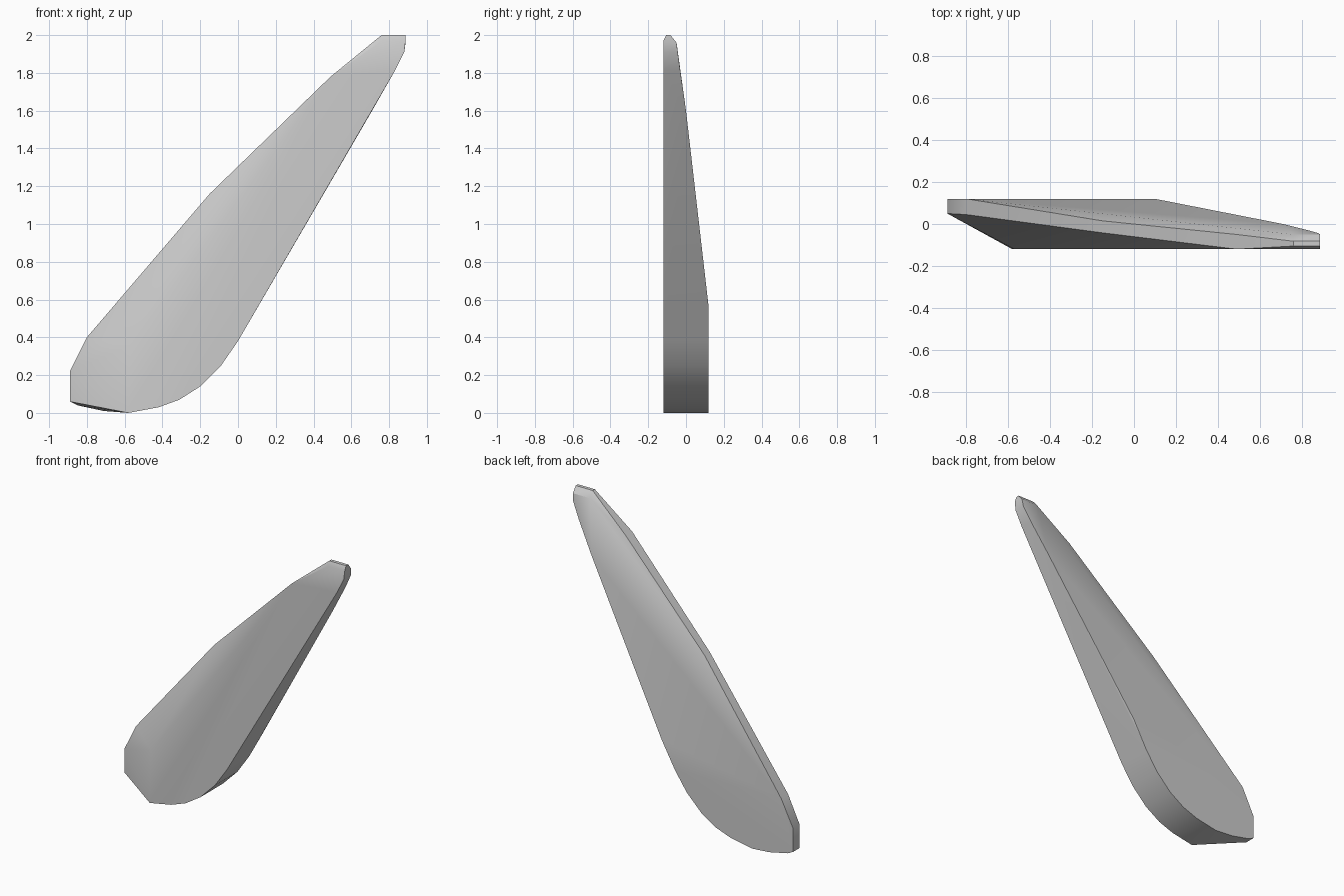
import bpy, bmesh, math

cube = bpy.data.objects.get("Cube")
if cube:
    bpy.data.objects.remove(cube)

FRONT, BACK = -0.12, 0.12
points = []

# Rounded root and straight trailing edge, full thickness
root = [(-0.58, 0), (-0.42, 0.03), (-0.31, 0.07), (-0.20, 0.14), (-0.09, 0.25), (0, 0.38)]
for x, z in root:
    points += [(x, FRONT, z), (x, BACK, z)]

# Back of the root, where the front is cut away
points += [(x, BACK, z) for x, z in [(-0.71, 0.01), (-0.85, 0.04)]]

# Leading edge band: x, z, front y, back y
leading = [(-0.89, 0.06, 0.05, BACK), (-0.89, 0.22, 0.05, BACK), (-0.80, 0.40, 0.045, BACK),
           (-0.15, 1.16, -0.042, 0.015), (0.49, 1.78, FRONT, -0.05)]
for x, z, front, back in leading:
    points += [(x, front, z), (x, back, z)]

# Corner of the flat front face
points.append((-0.57, FRONT, 0.36))

# Thinning trailing edge: x, z, back y
for x, z, back in [(0.10, 0.56, BACK), (0.71, 1.60, 0), (0.83, 1.81, -0.03), (0.88, 1.91, -0.044)]:
    points += [(x, FRONT, z), (x, back, z)]

# Bevelled tip
for x in (0.76, 0.887):
    points += [(x, FRONT, 1.97), (x, -0.105, 2), (x, -0.082, 2), (x, -0.05, 1.96)]

# Skin the sections as one convex blade
bm = bmesh.new()
verts = [bm.verts.new(p) for p in points]
hull = bmesh.ops.convex_hull(bm, input=verts)
loose = [v for v in bm.verts if not v.link_faces]
bmesh.ops.delete(bm, geom=loose, context="VERTS")
bmesh.ops.dissolve_limit(bm, angle_limit=math.radians(0.5), verts=bm.verts, edges=bm.edges)
bmesh.ops.recalc_face_normals(bm, faces=bm.faces)
mesh = bpy.data.meshes.new("blade")
bm.to_mesh(mesh)
bm.free()

blade = bpy.data.objects.new("blade", mesh)
bpy.context.collection.objects.link(blade)

# Plain grey
grey = bpy.data.materials.new("light_grey")
grey.use_nodes = True
color = (0.6, 0.6, 0.6, 1)
grey.diffuse_color = color
grey.node_tree.nodes["Principled BSDF"].inputs["Base Color"].default_value = color
mesh.materials.append(grey)

bpy.ops.object.select_all(action="DESELECT")
blade.select_set(True)
bpy.context.view_layer.objects.active = blade
bpy.ops.object.shade_smooth_by_angle(angle=math.radians(30))
